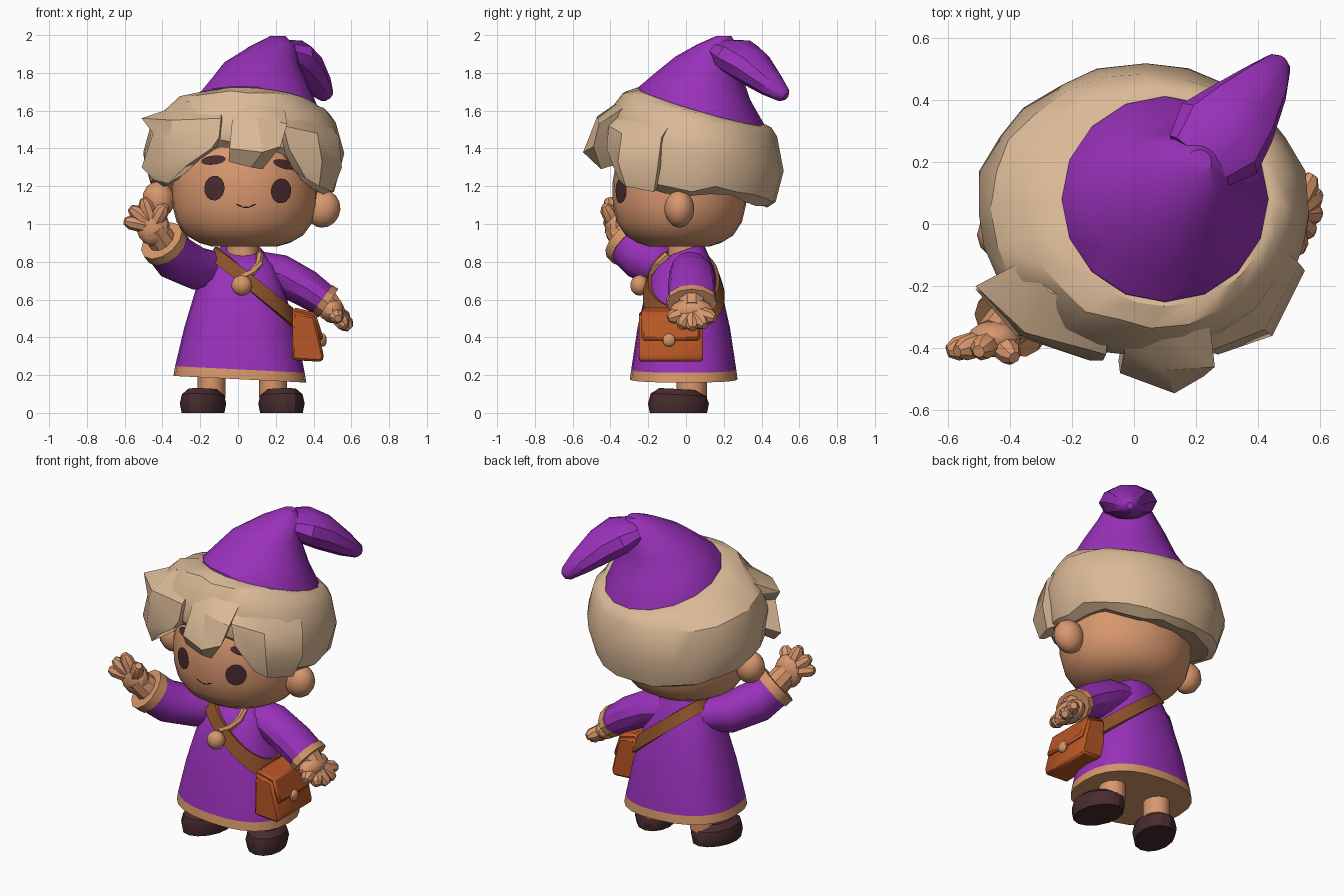
import bpy, bmesh, math, random
from mathutils import Vector

random.seed(4)
if "Cube" in bpy.data.objects:
    bpy.data.objects.remove(bpy.data.objects["Cube"])
made = []


def material(name, r, g, b):
    lin = [((c / 255 + 0.055) / 1.055) ** 2.4 for c in (r, g, b)] + [1]
    m = bpy.data.materials.new(name)
    m.use_nodes = True
    m.diffuse_color = lin
    m.node_tree.nodes["Principled BSDF"].inputs["Base Color"].default_value = lin
    return m


skin = material("skin", 216, 151, 110)
hair = material("sandy_hair", 219, 186, 151)
trim = material("tan_trim", 213, 150, 104)
purple = material("purple_cloth", 153, 49, 186)
orange = material("orange_leather", 186, 87, 38)
leather = material("brown_leather", 140, 80, 42)
dark = material("dark_brown", 72, 43, 46)


def build(name, verts, faces, *mats, closed=True):
    mesh = bpy.data.meshes.new(name)
    mesh.from_pydata([tuple(v) for v in verts], [], faces)
    if closed:
        bm = bmesh.new()
        bm.from_mesh(mesh)
        bmesh.ops.recalc_face_normals(bm, faces=bm.faces)
        bm.to_mesh(mesh)
        bm.free()
    for m in mats:
        mesh.materials.append(m)
    ob = bpy.data.objects.new(name, mesh)
    bpy.context.collection.objects.link(ob)
    made.append(ob)
    return ob


def loft(name, rings, *mats, loop=False):
    n, k = len(rings[0]), len(rings)
    verts = [p for r in rings for p in r]
    faces = [(i * n + j, i * n + (j + 1) % n, (i + 1) % k * n + (j + 1) % n, (i + 1) % k * n + j)
             for i in range(k if loop else k - 1) for j in range(n)]
    if not loop:
        faces += [tuple(range(n)), tuple(range((k - 1) * n, k * n))]
    return build(name, verts, faces, *mats)


# Unit superellipse: power 2 is a circle, higher is squarer
def unit(a, power=2):
    c, s = math.cos(a), math.sin(a)
    return (math.copysign(abs(c) ** (2 / power), c), math.copysign(abs(s) ** (2 / power), s))


def ring(cx, cy, cz, rx, ry, sx=0, sy=0, n=16, power=2):
    pts = []
    for i in range(n):
        u, v = unit(math.tau * i / n, power)
        pts.append(Vector((cx + rx * u, cy + ry * v, cz + sx * rx * u + sy * ry * v)))
    return pts


def tube(name, path, radii, mat, n=10):
    path = [Vector(p) for p in path]
    rings = []
    for i, p in enumerate(path):
        t = (path[min(i + 1, len(path) - 1)] - path[max(i - 1, 0)]).normalized()
        side = t.cross(Vector((0, 0, 1))).normalized()
        up = side.cross(t)
        a, b = radii[i] if isinstance(radii[i], tuple) else (radii[i], radii[i])
        rings.append([p + side * a * math.cos(math.tau * j / n) + up * b * math.sin(math.tau * j / n)
                      for j in range(n)])
    return loft(name, rings, mat)


def ball(name, loc, radii, mat, tilt=0):
    rings = [ring(0, 0, -math.cos(f) * radii[2], math.sin(f) * radii[0], math.sin(f) * radii[1], n=12)
             for f in [0.15 + 2.84 * i / 7 for i in range(8)]]
    ob = loft(name, rings, mat)
    ob.location, ob.rotation_euler = loc, (0, tilt, 0)


def interp(z, table):
    if z <= table[0][0]:
        return table[0][1:]
    for a, b in zip(table, table[1:]):
        if z <= b[0]:
            f = (z - a[0]) / (b[0] - a[0])
            return [u + (v - u) * f for u, v in zip(a[1:], b[1:])]
    return table[-1][1:]


# Head
HEAD = [(.88, .17), (.90, .24), (.94, .31), (1.01, .36), (1.1, .383), (1.22, .385),
        (1.32, .365), (1.42, .32), (1.52, .22)]
loft("head", [ring(.035, -.035, z, r, r * .92, n=28) for z, r in HEAD], skin)
ball("left_ear", (.45, -.035, 1.08), (.092, .08, .1), skin, .25)
ball("right_ear", (-.42, -.035, 1.13), (.085, .08, .095), skin, -.25)
loft("neck", [ring(.025, -.005, z, .085, .09) for z in (.76, .92)], skin)


# Painted face features follow the head surface
def face_oval(name, x, z, rx, rz, turn=0):
    pts = [(x, z)]
    for i in range(14):
        a = math.tau * i / 14
        u, v = rx * math.cos(a), rz * math.sin(a)
        pts.append((x + u * math.cos(turn) - v * math.sin(turn), z + u * math.sin(turn) + v * math.cos(turn)))
    verts = []
    for px, pz in pts:
        r = interp(pz, HEAD)[0]
        verts.append((px, -.043 - .92 * math.sqrt(r * r - (px - .035) ** 2), pz))
    build(name, verts, [(0, i + 1, (i + 1) % 14 + 1) for i in range(14)], dark, closed=False)


face_oval("right_eye", -.125, 1.19, .054, .066, -.1)
face_oval("left_eye", .228, 1.175, .054, .066, -.1)
face_oval("right_brow", -.13, 1.338, .065, .024, .12)
face_oval("left_brow", .25, 1.315, .065, .024, -.25)
for i in (-1, 0, 1):
    face_oval(f"smile_{i + 2}", .042 + .035 * i, 1.088 + .01 * abs(i), .02, .004, .4 * i)

# Hair: a thick bowl with a ragged lower edge
EDGE = [1.15, 1.16, 1.15, 1.12, 1.10, 1.09, 1.09, 1.09, 1.10, 1.12, 1.14, 1.17,
        1.20, 1.20, 1.22, 1.29, 1.38, 1.41, 1.40, 1.41, 1.37, 1.24, 1.18, 1.16]
inner, lower, brim = ring(.03, -.02, 0, .3, .27, n=24), ring(.025, .025, 0, .44, .41, n=24), ring(.025, .032, 0, .49, .45, n=24)
for p, q, b, z in zip(inner, lower, brim, EDGE):
    p.z, q.z, b.z = z + .07, z, z + .03
bowl = [inner, lower, brim, ring(.028, .04, 1.38, .535, .468, 0, -.22, 24),
        ring(.03, .045, 1.53, .495, .44, 0, -.15, 24), ring(.06, .06, 1.6, .415, .39, -.05, -.25, 24),
        ring(.1, .08, 1.62, .345, .345, -.08, -.29, 24), ring(.1, .08, 1.62, .26, .26, -.08, -.29, 24)]
for r in bowl[1:6]:
    for p in r:
        p += Vector([random.uniform(-.01, .01) for _ in range(3)])
loft("hair_bowl", bowl, hair)


# Each lock is a stack of rows, rooted in the bowl at the top
def lock(name, rows):
    core = Vector((.03, .05, 1.45))
    rings = []
    for row in rows:
        front = [Vector(p) for p in row]
        rings.append(front + [core + (p - core) * .78 for p in reversed(front)])
    loft(name, rings, hair)


lock("front_lock", [
    [(-.06, -.29, 1.67), (.08, -.31, 1.68), (.24, -.28, 1.65)],
    [(-.03, -.41, 1.56), (.1, -.47, 1.57), (.26, -.46, 1.53)],
    [(-.045, -.48, 1.40), (.13, -.545, 1.38), (.225, -.49, 1.41)],
    [(-.05, -.44, 1.33), (.07, -.46, 1.30), (.13, -.45, 1.29)]])
lock("right_lock", [
    [(-.36, -.12, 1.61), (-.27, -.22, 1.65), (-.08, -.28, 1.68)],
    [(-.51, -.20, 1.56), (-.35, -.35, 1.55), (-.09, -.42, 1.56)],
    [(-.45, -.24, 1.48), (-.36, -.36, 1.45), (-.1, -.44, 1.46)],
    [(-.51, -.21, 1.30), (-.38, -.36, 1.32), (-.14, -.44, 1.40)],
    [(-.44, -.24, 1.23), (-.37, -.32, 1.215), (-.27, -.39, 1.31)]])
lock("left_lock", [
    [(.22, -.27, 1.65), (.36, -.18, 1.63), (.44, -.04, 1.59)],
    [(.24, -.41, 1.52), (.42, -.34, 1.48), (.535, -.13, 1.46)],
    [(.27, -.42, 1.40), (.445, -.36, 1.33), (.55, -.15, 1.30)],
    [(.36, -.36, 1.24), (.43, -.32, 1.2), (.5, -.17, 1.17)]])

# Pointed hat with a folded tip
loft("hat_cone", [ring(.1, .08, 1.59, .34, .335, -.08, -.29), ring(.1, .08, 1.63, .33, .33, -.08, -.29),
                  ring(.11, .09, 1.73, .27, .25, -.05, -.29), ring(.12, .12, 1.84, .205, .175, 0, -.27),
                  ring(.18, .17, 1.94, .125, .11, .03, -.1), ring(.21, .2, 1.995, .04, .04)], purple)
tube("hat_tip", [(.2, .2, 1.92), (.275, .275, 1.885), (.34, .35, 1.83), (.42, .45, 1.74), (.465, .515, 1.685), (.475, .53, 1.675)],
     [(.12, .06), (.165, .1), (.135, .1), (.085, .07), (.045, .042), (.02, .02)], purple)

# Robe with a hem band, front of the neckline dipped
ROBE = [(.178, .352, .285), (.23, .343, .278), (.45, .295, .245), (.65, .235, .2), (.78, .185, .155), (.86, .115, .105)]
BOXY = 2.4
robe = loft("robe", [ring(.01, -.012, z, rx, ry, -.05 if z < .3 else 0, .35 if z > .8 else 0, 24, BOXY)
                     for z, rx, ry in ROBE], purple, trim)
for f in robe.data.polygons:
    f.material_index = int(f.center.z + .05 * f.center.x < .22)


def robe_front(x, z):
    rx, ry = interp(z, ROBE)
    return (x, -.014 - ry * max(0, 1 - abs((x - .01) / rx) ** BOXY) ** (1 / BOXY), z)


tube("collar", [robe_front(x, z) for x, z in [(.115, .84), (.112, .79), (.075, .745), (.02, .715)]], [.02] * 4, trim, 6)


# Diagonal strap wrapped around the robe
def strap_point(a, level, lift):
    z = level
    u, v = unit(a, BOXY)
    for _ in range(40):
        rx, ry = interp(z, ROBE)
        z += (level - .85 * rx * u - z) * .5
    return Vector((.01 + (rx + lift) * u, -.012 + (ry + lift) * v, z))


loft("strap", [[strap_point(math.tau * i / 36, .735 + o, h) for o, h in
                ((-.045, 0), (-.045, .018), (.045, .018), (.045, 0))] for i in range(36)], leather, loop=True)
ball("strap_bead", (.02, -.245, .675), (.055, .05, .055), trim)


# Arms: sleeve, cuff and hand
def arm(side, sleeve, radii, cuff, cuff_r, palm, palm_r, tips):
    tube(side + "_sleeve", sleeve, radii, purple, 12)
    tube(side + "_cuff", cuff, [cuff_r] * 2, trim, 12)
    tube(side + "_wrist", [cuff[0], palm], [.08, .07], skin)
    ball(side + "_palm", palm, palm_r, skin)
    c = Vector(palm)
    for i, t in enumerate(tips):
        t = Vector(t)
        tube(f"{side}_finger_{i + 1}", [c.lerp(t, .3), c.lerp(t, .82), t], [.042, .038, .02], skin, 8)


arm("right", [(-.10, 0, .76), (-.22, -.1, .765), (-.33, -.23, .82), (-.395, -.315, .9)], [.09, .115, .123, .118],
    [(-.378, -.295, .877), (-.405, -.328, .912)], (.124, .126), (-.45, -.37, .985), (.088, .06, .1),
    [(-.6, -.41, 1.015), (-.57, -.41, 1.085), (-.5, -.41, 1.135), (-.385, -.43, 1.1)])
arm("left", [(.09, .02, .77), (.22, .03, .735), (.36, .03, .66), (.46, .03, .592)],
    [(.1, .09), (.12, .105), (.126, .1), (.126, .086)],
    [(.445, .03, .603), (.478, .03, .58)], (.134, .092), (.5, .03, .54), (.065, .115, .065),
    [(.57, -.03, .455), (.595, .035, .445), (.595, .1, .46), (.575, .155, .5), (.53, -.095, .5)])


# Satchel
def extrude_y(name, profile, y0, y1, mat):
    ob = loft(name, [[(x, y, z) for x, z in profile] for y in (y0, y1)], mat)
    mod = ob.modifiers.new("soft_edges", "BEVEL")
    mod.width, mod.segments = .012, 1


extrude_y("satchel_body", [(.285, .28), (.445, .27), (.455, .3), (.405, .51), (.29, .54)], -.25, .09, orange)
extrude_y("satchel_flap", [(.28, .52), (.295, .56), (.41, .53), (.455, .39), (.43, .38), (.39, .5)], -.235, .075, orange)
ball("satchel_clasp", (.45, -.09, .385), (.02, .035, .035), trim)

# Legs and shoes
for side, x, s in (("right", -.14, -1), ("left", .185, 1)):
    loft(side + "_leg", [ring(x, .03, z, .075, .08, n=12) for z in (.08, .3)], skin)
    shoe = loft(side + "_shoe", [ring(0, 0, z, rx, ry, 0, sy, 14) for z, rx, ry, sy in
                                 ((0, .108, .155, 0), (.05, .118, .165, 0), (.095, .108, .15, -.05), (.125, .075, .105, -.06))], dark)
    shoe.location = (x + s * .045, -.04, 0)
    shoe.rotation_euler.z = s * .3

bpy.ops.object.select_all(action="DESELECT")
for ob in made:
    ob.select_set(True)
bpy.context.view_layer.objects.active = made[0]
bpy.ops.object.shade_smooth_by_angle(angle=math.radians(32))
